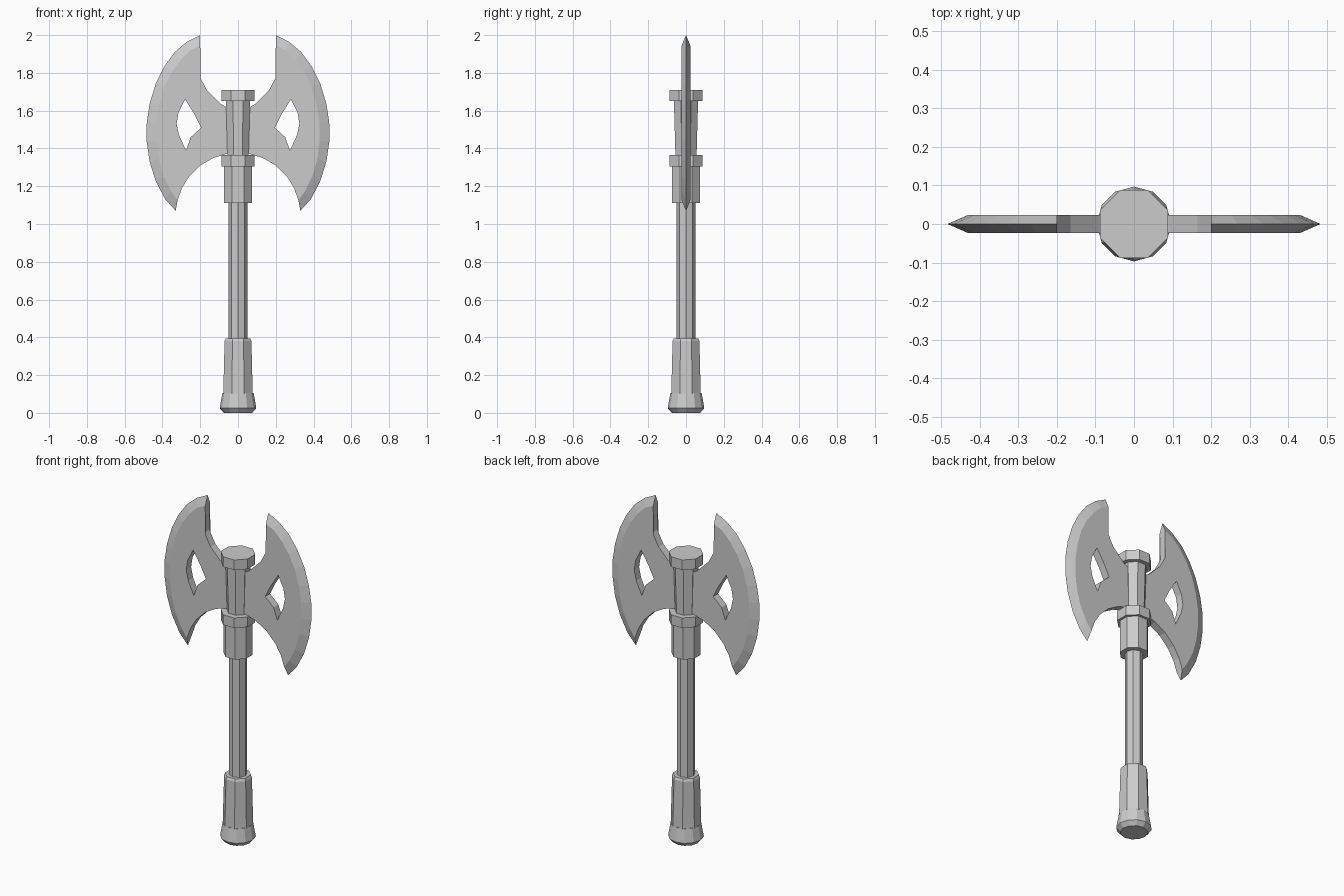
import bpy, bmesh
from math import pi, cos, sin

if "Cube" in bpy.data.objects:
    bpy.data.objects.remove(bpy.data.objects["Cube"])


def lathe(name, profile, sides=8, flat_front=True):
    """Faceted solid from (radius, z) rings; radius is half-width across the axes."""
    bm = bmesh.new()
    off = pi / sides if flat_front else 0
    k = 1 / cos(pi / sides) if flat_front else 1
    rings = [[bm.verts.new((r * k * cos(off + 2 * pi * i / sides),
                            r * k * sin(off + 2 * pi * i / sides), z))
              for i in range(sides)] for r, z in profile]
    for a, b in zip(rings, rings[1:]):
        for i in range(sides):
            j = (i + 1) % sides
            bm.faces.new((a[i], a[j], b[j], b[i]))
    bm.faces.new(rings[0][::-1])
    bm.faces.new(rings[-1])
    return finish(name, bm)


def finish(name, bm):
    bmesh.ops.recalc_face_normals(bm, faces=bm.faces)
    me = bpy.data.meshes.new(name)
    bm.to_mesh(me)
    bm.free()
    ob = bpy.data.objects.new(name, me)
    bpy.context.collection.objects.link(ob)
    return ob


# Handle, from the pommel up to the top cap
lathe("pommel", [(.075, 0), (.097, .025), (.083, .105)], 12, False)
lathe("grip", [(.078, .1), (.071, .38), (.065, .395)])
lathe("shaft", [(.05, .38), (.05, 1.12)], 8, False)
lathe("socket", [(.074, 1.11), (.074, 1.31)])
lathe("lower_collar", [(.088, 1.305), (.088, 1.365)])
lathe("head_core", [(.056, 1.36), (.064, 1.655)])
lathe("top_cap", [(.088, 1.65), (.088, 1.71)])

# Blade outlines in the (x, z) plane
T = .023
edge = [(.2, 2), (.27, 1.965), (.335, 1.91), (.39, 1.835), (.435, 1.745), (.467, 1.64),
        (.483, 1.54), (.484, 1.44), (.468, 1.33), (.435, 1.225), (.385, 1.13), (.33, 1.07)]
bevel = [(.2, 1.945), (.252, 1.92), (.303, 1.87), (.35, 1.805), (.39, 1.725), (.417, 1.63),
         (.431, 1.535), (.432, 1.44), (.42, 1.345), (.393, 1.25), (.355, 1.175), (.32, 1.125)]
lower = [(.297, 1.19), (.26, 1.25), (.2, 1.31), (.13, 1.35), (.03, 1.38)]
upper = [(.03, 1.6), (.09, 1.635), (.165, 1.71), (.205, 1.785)]
hole = [(.195, 1.51), (.23, 1.58), (.28, 1.66), (.315, 1.59), (.325, 1.53),
        (.312, 1.47), (.275, 1.39), (.25, 1.46)]


def blade(name, s):
    bm = bmesh.new()

    def row(pts, y):
        return [bm.verts.new((s * x, y, z)) for x, z in pts]

    tip = row(edge, 0)
    sides = []
    for y in (-T, T):
        b, lo, up, h = (row(p, y) for p in (bevel, lower, upper, hole))
        # flat cheek, split in two around the hole
        bm.faces.new([lo[-1], up[0]] + up[1:] + b[:7] + [h[4], h[3], h[2], h[1], h[0]])
        bm.faces.new(b[6:] + lo + [h[0], h[7], h[6], h[5], h[4]])
        # sharpened bevel
        for i in range(len(b) - 1):
            bm.faces.new((tip[i], tip[i + 1], b[i + 1], b[i]))
        sides.append(([b[-1]] + lo + up + [b[0]], h + [h[0]]))
    # edge walls of the outline and the hole
    for a, c in zip(*sides):
        for i in range(len(a) - 1):
            bm.faces.new((a[i], a[i + 1], c[i + 1], c[i]))
    for k, i in ((0, 0), (-1, -1)):
        bm.faces.new((tip[k], sides[0][0][-1 if k == 0 else 0], sides[1][0][-1 if k == 0 else 0]))
    bmesh.ops.triangulate(bm, faces=[f for f in bm.faces if len(f.verts) > 4])
    return finish(name, bm)


blade("right_blade", 1)
blade("left_blade", -1)
